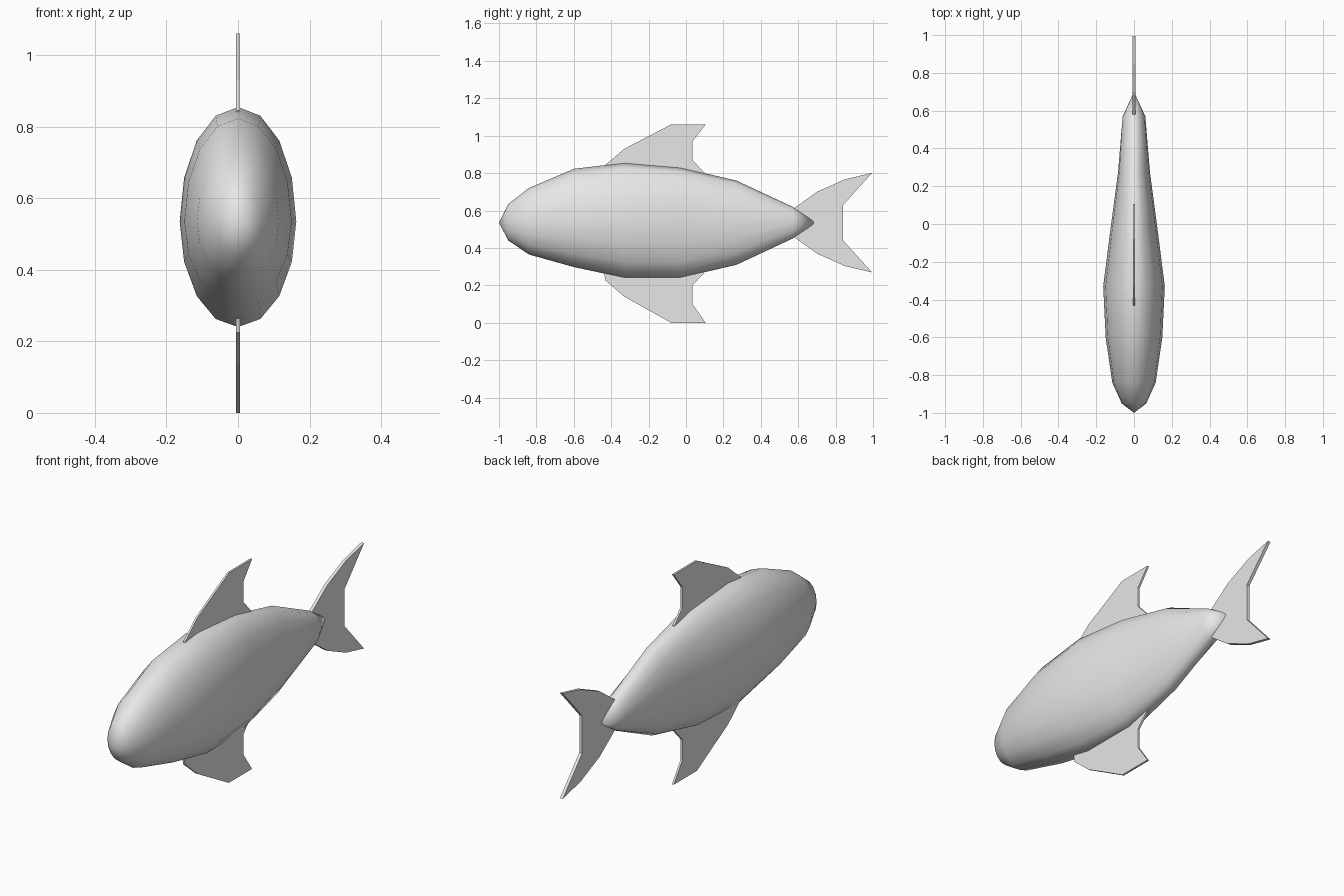
import bpy
import bmesh
from math import cos, sin, pi

cube = bpy.data.objects.get("Cube")
if cube:
    bpy.data.objects.remove(cube, do_unlink=True)

MID = 0.535  # height of the body axis
SIDES = 16

grey = bpy.data.materials.new("light_grey")
grey.use_nodes = True
grey.diffuse_color = (0.8, 0.8, 0.8, 1)
grey.node_tree.nodes["Principled BSDF"].inputs["Base Color"].default_value = (0.8, 0.8, 0.8, 1)


def finish(name, bm, smooth):
    bmesh.ops.recalc_face_normals(bm, faces=bm.faces)
    for f in bm.faces:
        f.smooth = smooth
    mesh = bpy.data.meshes.new(name)
    bm.to_mesh(mesh)
    bm.free()
    mesh.materials.append(grey)
    obj = bpy.data.objects.new(name, mesh)
    bpy.context.collection.objects.link(obj)
    return obj


# Body: oval rings (y, half width, height above axis, depth below axis)
stations = [
    (-0.95, 0.065, 0.10, 0.095),
    (-0.84, 0.115, 0.185, 0.17),
    (-0.60, 0.15, 0.288, 0.237),
    (-0.33, 0.163, 0.32, 0.295),
    (-0.03, 0.125, 0.295, 0.295),
    (0.27, 0.085, 0.225, 0.225),
    (0.57, 0.06, 0.085, 0.085),
]
bm = bmesh.new()
rings = []
for y, w, up, down in stations:
    ring = []
    for i in range(SIDES):
        a = 2 * pi * i / SIDES
        h = up if sin(a) > 0 else down
        ring.append(bm.verts.new((w * cos(a), y, MID + h * sin(a))))
    rings.append(ring)
nose = bm.verts.new((0, -1, MID))
tail_tip = bm.verts.new((0, 0.7, MID))
for i in range(SIDES):
    j = (i + 1) % SIDES
    for a, b in zip(rings, rings[1:]):
        bm.faces.new((a[i], a[j], b[j], b[i]))
    bm.faces.new((nose, rings[0][i], rings[0][j]))
    bm.faces.new((tail_tip, rings[-1][i], rings[-1][j]))
finish("body", bm, True)


# Fins: flat side outlines (y, height from axis), extruded sideways
def fin(name, outline, thickness, flip=1):
    bm = bmesh.new()
    verts = [bm.verts.new((-thickness / 2, y, MID + flip * z)) for y, z in outline]
    face = bm.faces.new(verts)
    out = bmesh.ops.extrude_face_region(bm, geom=[face])
    moved = [g for g in out["geom"] if isinstance(g, bmesh.types.BMVert)]
    bmesh.ops.translate(bm, verts=moved, vec=(thickness, 0, 0))
    finish(name, bm, False)


side_fin = [(-0.44, 0.26), (-0.43, 0.31), (-0.33, 0.395), (-0.08, 0.525),
            (0.105, 0.525), (0.035, 0.435), (0.035, 0.335), (0.10, 0.265), (0.10, 0.2)]
fin("dorsal_fin", side_fin, 0.01)
fin("belly_fin", [(y, min(z, 0.535) * 0.535 / 0.525 if z > 0.5 else z) for y, z in side_fin], 0.01, -1)

half_tail = [(0.575, 0.075), (0.70, 0.165), (0.85, 0.232), (0.995, 0.266), (0.84, 0.095)]
fin("tail_fin", half_tail + [(y, -z) for y, z in reversed(half_tail)], 0.016)
